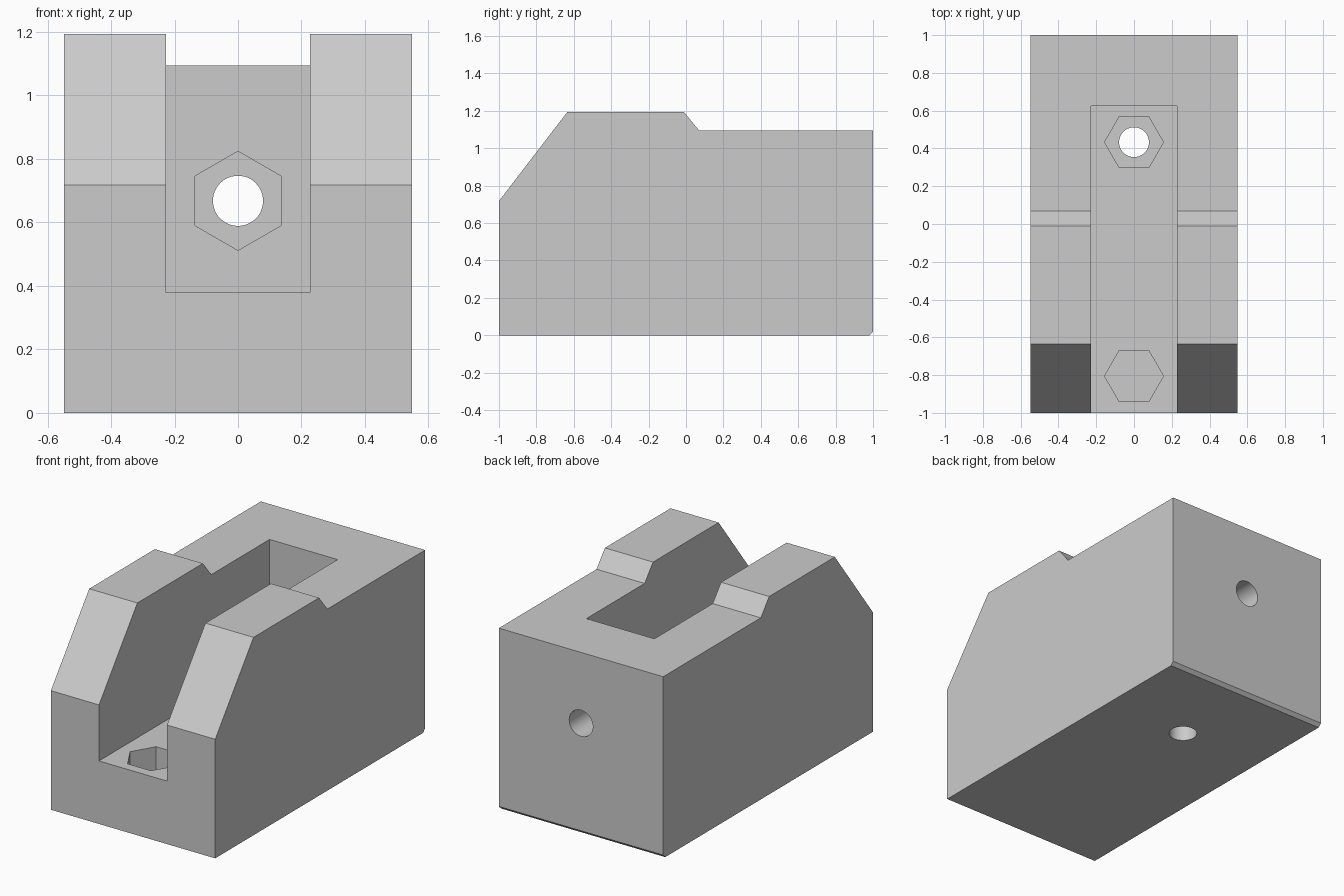
import bpy, bmesh, math
from mathutils import Matrix, Vector

if "Cube" in bpy.data.objects:
    bpy.data.objects.remove(bpy.data.objects["Cube"], do_unlink=True)

HALF_WIDTH, SLOT_HALF, SLOT_FLOOR, SLOT_END = 0.548, 0.227, 0.38, 0.625
BORE, HEX, NUT_DEPTH = 0.079, 0.156, 0.2

grey = bpy.data.materials.new("plain grey")
grey.use_nodes = True
colour = (0.6, 0.6, 0.6, 1)
grey.diffuse_color = colour
grey.node_tree.nodes["Principled BSDF"].inputs["Base Color"].default_value = colour


def add_object(name, bm):
    bmesh.ops.recalc_face_normals(bm, faces=bm.faces)
    mesh = bpy.data.meshes.new(name)
    bm.to_mesh(mesh)
    bm.free()
    mesh.materials.append(grey)
    ob = bpy.data.objects.new(name, mesh)
    bpy.context.collection.objects.link(ob)
    return ob


def rod(name, start, end, r1, sides, r2=None, turn=0):
    """Prism or cone running from start to end."""
    start, end = Vector(start), Vector(end)
    axis = end - start
    bm = bmesh.new()
    bmesh.ops.create_cone(bm, cap_ends=True, segments=sides, radius1=r1,
                          radius2=r1 if r2 is None else r2, depth=axis.length)
    spin = axis.to_track_quat('Z', 'Y').to_matrix().to_4x4()
    bm.transform(Matrix.Translation((start + end) / 2) @ spin @ Matrix.Rotation(turn, 4, 'Z'))
    return add_object(name, bm)


# Body: side profile extruded across the width
profile = [(-1, 0), (0.98, 0), (1, 0.02), (1, 1.095), (0.07, 1.095),
           (-0.01, 1.193), (-0.635, 1.193), (-1, 0.718)]
bm = bmesh.new()
side = bm.faces.new([bm.verts.new((-HALF_WIDTH, y, z)) for y, z in profile])
grown = bmesh.ops.extrude_face_region(bm, geom=[side])["geom"]
bmesh.ops.translate(bm, vec=(2 * HALF_WIDTH, 0, 0),
                    verts=[v for v in grown if isinstance(v, bmesh.types.BMVert)])
body = add_object("clamp_body", bm)

# Open slot
bm = bmesh.new()
bmesh.ops.create_cube(bm, size=1)
low, high = Vector((-SLOT_HALF, -1.2, SLOT_FLOOR)), Vector((SLOT_HALF, SLOT_END, 1.5))
bm.transform(Matrix.Translation((low + high) / 2) @ Matrix.Diagonal((*(high - low), 1)))
cutters = [add_object("slot_cutter", bm)]

# Floor bolt holes with nut pockets above and chamfers below
for y in (-0.805, 0.433):
    cutters += [
        rod("floor_bore", (0, y, -0.1), (0, y, 0.6), BORE, 48),
        rod("floor_nut_pocket", (0, y, SLOT_FLOOR - NUT_DEPTH), (0, y, 0.6), HEX, 6,
            turn=math.pi / 2),
        rod("floor_chamfer", (0, y, -0.02), (0, y, 0.02), BORE + 0.04, 48, BORE)]

# Rear wall bolt hole with nut pocket inside the slot
z = 0.668
cutters += [rod("rear_bore", (0, 0.4, z), (0, 1.1, z), BORE, 48),
            rod("rear_nut_pocket", (0, 0.4, z), (0, SLOT_END + NUT_DEPTH, z), HEX, 6)]

# Cross bolt: round head recess on the right, nut pocket on the left
y, z = -0.32, 0.908
cutters += [rod("cross_bore", (-0.7, y, z), (0.7, y, z), BORE, 48),
            rod("head_recess", (-0.7, y, z), (NUT_DEPTH - HALF_WIDTH, y, z), 0.135, 64),
            rod("side_nut_pocket", (HALF_WIDTH - NUT_DEPTH, y, z), (0.7, y, z), HEX, 6)]

# Hex prisms on horizontal axes stand with a corner upward
for ob in cutters:
    if ob.name.startswith(("rear_nut", "side_nut")):
        centre = sum((v.co for v in ob.data.vertices), Vector()) / len(ob.data.vertices)
        top = max(v.co.z - centre.z for v in ob.data.vertices)
        if top < HEX - 0.005:
            axis = 'X' if ob.name.startswith("side") else 'Y'
            shift = Matrix.Translation(centre)
            ob.data.transform(shift @ Matrix.Rotation(math.pi / 6, 4, axis) @ shift.inverted())
    cut = body.modifiers.new(ob.name, 'BOOLEAN')
    cut.operation, cut.solver, cut.object = 'DIFFERENCE', 'EXACT', ob

# Apply the cuts and drop the cutters
bpy.context.view_layer.update()
result = bpy.data.meshes.new_from_object(body.evaluated_get(bpy.context.evaluated_depsgraph_get()))
body.modifiers.clear()
body.data = result
for ob in cutters:
    bpy.data.objects.remove(ob, do_unlink=True)

bpy.ops.object.select_all(action='DESELECT')
body.select_set(True)
bpy.context.view_layer.objects.active = body
bpy.ops.object.shade_smooth_by_angle(angle=math.radians(30))
